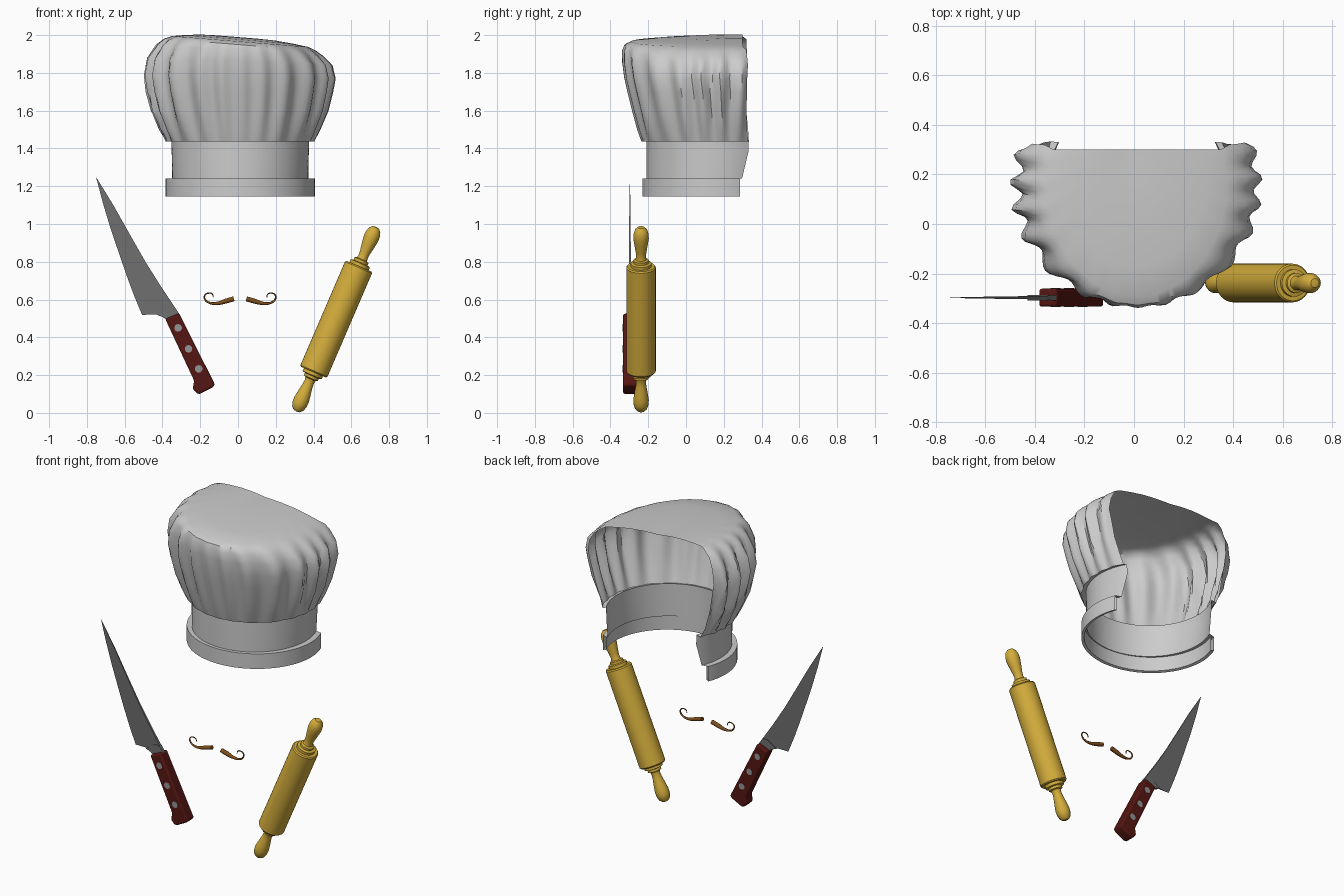
import bpy, bmesh, math
from mathutils import Vector, Matrix

if "Cube" in bpy.data.objects:
    bpy.data.objects.remove(bpy.data.objects["Cube"])


def material(name, rgb):
    m = bpy.data.materials.new(name)
    m.diffuse_color = (*rgb, 1)
    m.use_nodes = True
    m.node_tree.nodes["Principled BSDF"].inputs["Base Color"].default_value = m.diffuse_color
    return m


GOLD = material("golden_wood", (0.66, 0.42, 0.045))
RED = material("dark_red_wood", (0.09, 0.008, 0.006))
BROWN = material("brown_hair", (0.22, 0.08, 0.012))
STEEL = material("steel", (0.16, 0.16, 0.16))
RIVET = material("rivet_metal", (0.3, 0.3, 0.3))


def finish(name, bm, mat=None, angle=40, recalc=True):
    """Turn a bmesh into a smooth-by-angle object."""
    if recalc:
        bmesh.ops.recalc_face_normals(bm, faces=bm.faces)
    me = bpy.data.meshes.new(name)
    bm.to_mesh(me)
    bm.free()
    ob = bpy.data.objects.new(name, me)
    bpy.context.collection.objects.link(ob)
    if mat:
        me.materials.append(mat)
    bpy.ops.object.select_all(action='DESELECT')
    bpy.context.view_layer.objects.active = ob
    ob.select_set(True)
    bpy.ops.object.shade_smooth_by_angle(angle=math.radians(angle))
    return ob


def skin(bm, rows, closed=False):
    """Bridge successive rows of vertices with quads."""
    for a, b in zip(rows, rows[1:]):
        n = len(a)
        for i in range(n if closed else n - 1):
            j = (i + 1) % n
            bm.faces.new((a[i], a[j], b[j], b[i]))


def prism(bm, pts, y, half):
    """Extrude an x/z outline symmetrically about the plane y."""
    rows = [[bm.verts.new((x, y + s * half, z)) for x, z in pts] for s in (-1, 1)]
    skin(bm, rows, closed=True)
    for r in rows:
        bm.faces.new(r)


# Hat: open-backed shell lofted through U-shaped rings, with pleats in the puff
# z, x radius, y radius, end angle (deg) past the sides, pleat strength, top slope
RINGS = [
    (1.24, .378, .365, 21, 0, 0), (1.15, .378, .365, 21, 0, 0),
    (1.145, .395, .38, 21, 0, 0), (1.24, .395, .38, 21, 0, 0),
    (1.24, .36, .36, 24, 0, 0), (1.38, .363, .36, 30, 0, 0),
    (1.445, .365, .36, 30, 0, 0), (1.437, .39, .385, 28, .25, 0),
    (1.50, .415, .405, 26, .7, 0), (1.60, .452, .43, 24, 1, 0),
    (1.70, .475, .455, 23, 1, 0), (1.78, .488, .472, 22, 1, .02),
    (1.86, .475, .483, 22, .8, .04), (1.92, .435, .485, 21, .45, .07),
    (1.95, .40, .475, 21, .2, .08), (1.967, .36, .44, 20, .05, .08),
]
N, CX, CY = 96, 0.012, 0.15
bm = bmesh.new()
rows = []
for z, rx, ry, end, fold, slope in RINGS:
    e = math.radians(end)
    row = []
    for i in range(N + 1):
        t = -e + (math.pi + 2 * e) * i / N
        c = math.cos(t)
        amp = .007 + .012 * abs(c) + (.008 * c if c > 0 else 0)
        k = 1 + fold * amp / .48 * math.sin(23 * t + 1.5 * math.sin(4 * t) + 1.5 * z)
        x = CX - rx * k * c
        y = CY - ry * k * math.sin(t)
        row.append(bm.verts.new((x, y, z - slope * x)))
    rows.append(row)
rim = [v.co.copy() for v in rows[-1]]
centre = Vector((-.02, .3, 1.987))
for s in (.2, .45, .7, .88):
    lift = Vector((0, 0, .012 * math.sin(math.pi * s)))
    rows.append([bm.verts.new(p.lerp(centre, s) + lift) for p in rim])
skin(bm, rows)
tip = bm.verts.new(centre)
for a, b in zip(rows[-1], rows[-1][1:]):
    bm.faces.new((a, b, tip))
finish("chef_hat", bm)

# Knife blade: thick spine tapering to a sharp edge
KY = -0.297
SPINE = [(-.66, 1.10), (-.571, .942), (-.49, .80), (-.413, .677), (-.345, .575), (-.312, .524)]
EDGE = [(-.715, 1.11), (-.677, .984), (-.632, .85), (-.587, .72), (-.548, .615), (-.508, .519)]
bm = bmesh.new()
rows = []
for i, ((sx, sz), (ex, ez)) in enumerate(zip(SPINE, EDGE)):
    h = .003 + .0012 * i
    rows.append([bm.verts.new(p) for p in
                 ((sx, KY - h, sz), (sx, KY + h, sz), (ex, KY, ez))])
skin(bm, rows, closed=True)
point = bm.verts.new((-.752, KY, 1.25))
for i in range(3):
    bm.faces.new((rows[0][i], rows[0][(i + 1) % 3], point))
bm.faces.new(rows[-1])
finish("knife_blade", bm, STEEL, 25)

# Bolster between blade and handle
bm = bmesh.new()
prism(bm, [(-.312, .526), (-.375, .49), (-.40, .508), (-.43, .519), (-.37, .56), (-.335, .56)], KY, .011)
finish("knife_bolster", bm, STEEL, 25)

# Knife handle with softened edges
bm = bmesh.new()
prism(bm, [(-.385, .497), (-.312, .528), (-.122, .150), (-.135, .135), (-.205, .099),
           (-.218, .104), (-.240, .127), (-.232, .170)], KY, .036)
handle = finish("knife_handle", bm, RED)
bev = handle.modifiers.new("soft_edges", 'BEVEL')
bev.width, bev.segments, bev.limit_method = .01, 3, 'ANGLE'

# Handle rivets
for x, z in ((-.317, .45), (-.262, .339), (-.208, .233)):
    bm = bmesh.new()
    bmesh.ops.create_cone(bm, cap_ends=True, segments=20, radius1=.02, radius2=.02, depth=.077,
                          matrix=Matrix.Translation((x, KY, z)) @ Matrix.Rotation(math.pi / 2, 4, 'X'))
    finish("handle_rivet", bm, RIVET)

# Rolling pin: half profile (radius, distance from middle) lathed and mirrored
HALF = [(.072, .305), (.078, .298), (.078, 0)]
GRIP = [(.0, .532), (.018, .529), (.032, .515), (.040, .490), (.041, .465), (.036, .43),
        (.028, .385), (.026, .36), (.029, .345), (.040, .340), (.040, .326), (.055, .322), (.055, .305)]
profile = GRIP + HALF
profile += [(r, -d) for r, d in reversed(profile[:-1])]
bm = bmesh.new()
rows = []
for r, d in profile:
    rows.append([bm.verts.new((max(r, 1e-5) * math.cos(a), max(r, 1e-5) * math.sin(a), d))
                 for a in (2 * math.pi * i / 32 for i in range(32))])
skin(bm, rows, closed=True)
bmesh.ops.remove_doubles(bm, verts=bm.verts, dist=1e-4)
pin = finish("rolling_pin", bm, GOLD, 35)
pin.location = (.52, -.238, .496)
pin.rotation_euler = (0, math.radians(23.3), 0)

# Moustache: two mirrored tapering curls (x from middle, z, radius)
CURL = [(.033, .604, .013), (.075, .592, .013), (.12, .580, .009), (.16, .582, .006),
        (.185, .600, .0045), (.187, .622, .004), (.168, .634, .0035), (.146, .628, .003), (.142, .612, .002)]
for side, label in ((-1, "left"), (1, "right")):
    cu = bpy.data.curves.new("path", 'CURVE')
    cu.dimensions = '3D'
    cu.bevel_depth, cu.bevel_resolution, cu.use_fill_caps = 1, 2, True
    cu.resolution_u = 5
    sp = cu.splines.new('BEZIER')
    sp.bezier_points.add(len(CURL) - 1)
    for p, (x, z, r) in zip(sp.bezier_points, CURL):
        p.co = (.011 + side * x, -.228, z)
        p.radius = r
        p.handle_left_type = p.handle_right_type = 'AUTO'
    tmp = bpy.data.objects.new("path", cu)
    bpy.context.collection.objects.link(tmp)
    bm = bmesh.new()
    bm.from_mesh(tmp.evaluated_get(bpy.context.evaluated_depsgraph_get()).to_mesh())
    bpy.data.objects.remove(tmp)
    finish("moustache_" + label, bm, BROWN, 50)
